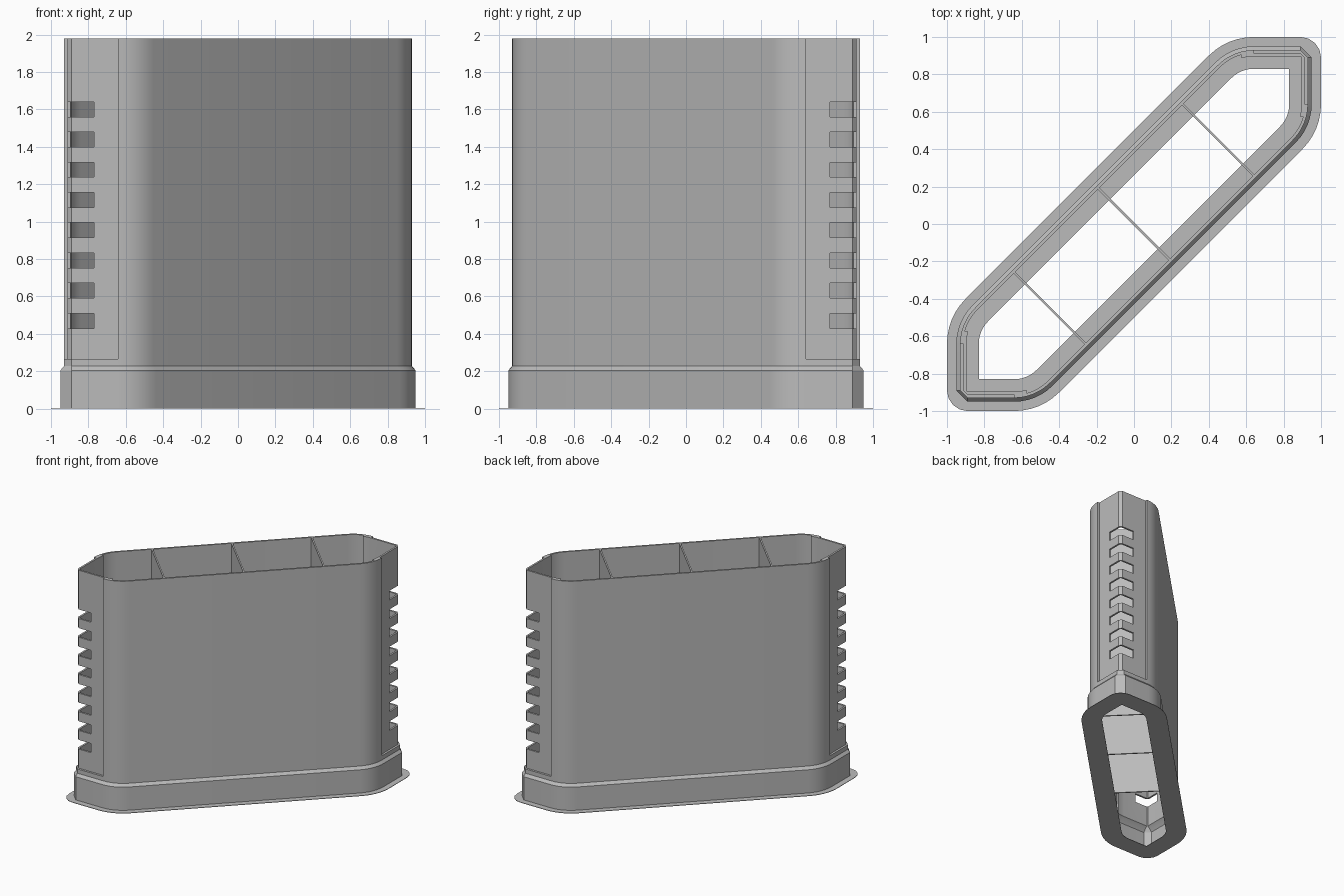
import bpy, bmesh, math
from mathutils import Vector

cube = bpy.data.objects.get("Cube")
if cube:
    bpy.data.objects.remove(cube)

HEIGHT = 1.98
STEP = 0.018          # depth of the recessed end panels
ARC = 6               # segments in each wide bend

grey = bpy.data.materials.new("plain grey")
grey.use_nodes = True
colour = (0.5, 0.5, 0.5, 1)
grey.diffuse_color = colour
grey.node_tree.nodes["Principled BSDF"].inputs["Base Color"].default_value = colour


def outline(a, recess=0.0, step_at=ARC, corner_segments=1):
    """Long diagonal hexagon reaching +-a, with an optional recess at both tips."""
    k = 0.5 - math.sqrt(2) * (1 - a)
    r = a - 0.66
    t = r * math.tan(math.pi / 8)
    half = []
    # wide bend from the long side into the end face
    for i in range(ARC + 1):
        ang = -math.pi / 4 * (1 - i / ARC)
        x, y = a - r + r * math.cos(ang), a - k + t + r * math.sin(ang)
        if i <= step_at:
            half.append((x, y))
        if i >= step_at:
            half.append((x - recess, y))
    # small corner at the tip, then the same bend mirrored
    e = a - recess
    rc = max(0.0, e - 0.89)
    tip = []
    for i in range(corner_segments + 1):
        ang = math.pi / 2 * i / corner_segments
        tip.append((e - rc + rc * math.cos(ang), e - rc + rc * math.sin(ang)))
    half += tip + [(y, x) for x, y in reversed(half)]
    return half + [(-x, -y) for x, y in half]


def make_object(name, bm):
    bmesh.ops.remove_doubles(bm, verts=bm.verts, dist=1e-5)
    bmesh.ops.recalc_face_normals(bm, faces=bm.faces)
    mesh = bpy.data.meshes.new(name)
    bm.to_mesh(mesh)
    bm.free()
    mesh.materials.append(grey)
    obj = bpy.data.objects.new(name, mesh)
    bpy.context.collection.objects.link(obj)
    return obj


def loft(name, rings):
    """Closed shell running through a loop of (outline, z) rings."""
    bm = bmesh.new()
    loops = [[bm.verts.new((x, y, z)) for x, y in pts] for pts, z in rings]
    n = len(loops[0])
    for a, b in zip(loops, loops[1:] + loops[:1]):
        for i in range(n):
            j = (i + 1) % n
            bm.faces.new((a[i], a[j], b[j], b[i]))
    return make_object(name, bm)


def add_box(bm, low, high):
    low, high = Vector(low), Vector(high)
    verts = bmesh.ops.create_cube(bm, size=1)["verts"]
    bmesh.ops.scale(bm, vec=high - low, verts=verts)
    bmesh.ops.translate(bm, vec=(low + high) / 2, verts=verts)


def smooth(obj):
    bpy.ops.object.select_all(action="DESELECT")
    obj.select_set(True)
    bpy.context.view_layer.objects.active = obj
    bpy.ops.object.shade_smooth_by_angle(angle=math.radians(20))


# thin flat brim around the foot
brim_out = outline(1.0, corner_segments=4)
brim_in = outline(0.83, corner_segments=4)
brim = loft("brim", [(brim_in, 0), (brim_out, 0), (brim_out, 0.004), (brim_in, 0.004)])

# wall with a wider skirt and recessed end panels
inner = ARC - 2
wall = loft("wall", [
    (outline(0.95), 0.002),
    (outline(0.95), 0.205),
    (outline(0.93), 0.228),
    (outline(0.93), 0.265),
    (outline(0.93, STEP), 0.265),
    (outline(0.93, STEP), HEIGHT),
    (outline(0.914, STEP, inner), HEIGHT),
    (outline(0.914, STEP, inner), 0.245),
    (outline(0.914, 0, inner), 0.228),
    (outline(0.934, 0, inner), 0.2),
    (outline(0.934, 0, inner), 0.002),
])

# ventilation slots wrapping both tips
bm = bmesh.new()
for i in range(8):
    z = 0.43 + 0.1615 * i
    add_box(bm, (0.77, 0.77, z), (1, 1, z + 0.08))
    add_box(bm, (-1, -1, z), (-0.77, -0.77, z + 0.08))
cutter = make_object("slot_cutter", bm)
cutter.hide_render = True
mod = wall.modifiers.new("slots", "BOOLEAN")
mod.object = cutter
mod.solver = "EXACT"
bpy.context.view_layer.objects.active = wall
bpy.ops.object.modifier_apply(modifier=mod.name)
bpy.data.objects.remove(cutter)

smooth(wall)
smooth(brim)

# three cross dividers
for name, c in (("left_divider", 0.45), ("middle_divider", 0), ("right_divider", -0.45)):
    bm = bmesh.new()
    add_box(bm, (-0.006, -0.275, 0.21), (0.006, 0.275, HEIGHT))
    divider = make_object(name, bm)
    divider.location = (c, c, 0)
    divider.rotation_euler.z = math.pi / 4
